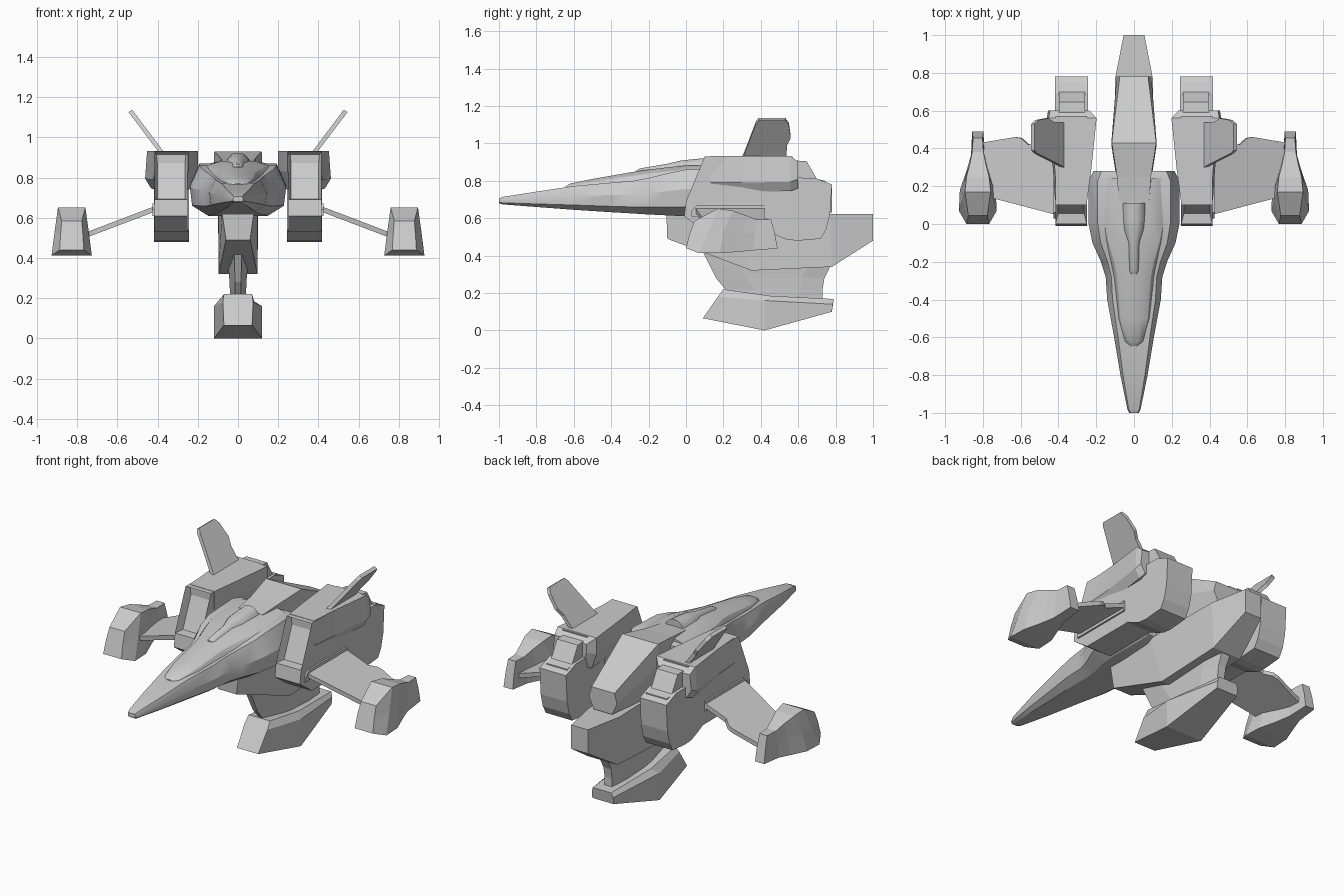
import bpy, bmesh, math
from mathutils import Vector


def finish(name, bm, mirror=False, smooth=None):
    bmesh.ops.recalc_face_normals(bm, faces=bm.faces[:])
    me = bpy.data.meshes.new(name)
    bm.to_mesh(me)
    bm.free()
    ob = bpy.data.objects.new(name, me)
    bpy.context.collection.objects.link(ob)
    if smooth:
        me.shade_smooth()
        me.set_sharp_from_angle(angle=math.radians(smooth))
    if mirror:
        ob.modifiers.new("Mirror", 'MIRROR')
    return ob


def loft_bm(rings):
    bm = bmesh.new()
    vs = [[bm.verts.new(p) for p in r] for r in rings]
    n = len(vs[0])
    for a, b in zip(vs, vs[1:]):
        for i in range(n):
            j = (i + 1) % n
            bm.faces.new((a[i], a[j], b[j], b[i]))
    bm.faces.new(vs[0])
    bm.faces.new(vs[-1])
    return bm


def loft(name, rings, **kw):
    return finish(name, loft_bm(rings), **kw)


def ring(half, cx=0):
    """Half outline (bottom to top) mirrored about x = cx."""
    return [(cx + x, y, z) for x, y, z in half] + [(cx - x, y, z) for x, y, z in reversed(half)]


def sec(shape, y, w, zb, zt):
    return ring([(fx * w, y, zb + fz * (zt - zb)) for fx, fz in shape])


def plate(name, pts, off, **kw):
    return loft(name, [pts, [tuple(Vector(p) + Vector(off)) for p in pts]], **kw)


def side_prism(name, yz, x0, x1, **kw):
    return plate(name, [(x0, y, z) for y, z in yz], (x1 - x0, 0, 0), **kw)


# Lower hull and nose
hull = [(.62, 0), (.95, .2), (1, .58), (.8, 1)]
loft("nose_hull", [sec(hull, *s) for s in [
    (-1, .025, .68, .705), (-.98, .035, .674, .714), (-.8, .072, .66, .742),
    (-.6, .105, .645, .772), (-.4, .142, .632, .79), (-.28, .15, .625, .80),
    (-.2, .175, .62, .815), (-.1, .22, .615, .84), (0, .24, .61, .86),
    (.23, .24, .61, .87), (.28, .215, .63, .86)]], smooth=28)

# Raised upper deck
deck = [(1, 0), (.97, .45), (.78, .8), (.4, 1)]
loft("upper_deck", [sec(deck, *s) for s in [
    (-.645, .03, .72, .77), (-.62, .06, .72, .785), (-.5, .093, .73, .81),
    (-.28, .115, .74, .848), (-.2, .135, .75, .86), (-.1, .172, .76, .872),
    (0, .20, .77, .882), (.24, .21, .78, .885)]], smooth=30)

# Canopy
dome = [(math.cos(t * math.pi / 12), math.sin(t * math.pi / 12)) for t in range(6)]
loft("canopy", [sec(dome, *s) for s in [
    (-.265, .025, .82, .857), (-.245, .034, .82, .868), (-.1, .038, .83, .893),
    (-.03, .062, .84, .91), (.02, .068, .84, .916), (.11, .068, .84, .925)]], smooth=40)

# Rear spine
loft("rear_spine", [
    ring([(.06, .12, .66), (.085, .12, .80), (.08, .12, .885)]),
    ring([(.07, .25, .64), (.09, .25, .80), (.09, .25, .90)]),
    ring([(.09, .43, .62), (.12, .43, .80), (.118, .43, .93)]),
    ring([(.06, .78, .63), (.092, .78, .70), (.075, .78, .76)])])

# Keel
loft("keel", [
    ring([(.06, -.1, .49), (.08, -.105, .63)]),
    ring([(.097, .35, .32), (.097, .25, .63)]),
    ring([(.095, .78, .34), (.1, .77, .622)]),
    ring([(.055, 1, .48), (.055, 1, .622)])])


# Pylon between keel and foot
def pylon_ring(z, y0, y1, w):
    half = [(.35 * w, y0, z), (w, y0 + .16, z), (w, y1 - .12, z), (.6 * w, y1, z)]
    return ring(half)


loft("pylon", [pylon_ring(*s) for s in [
    (.15, .24, .73, .04), (.22, .21, .73, .04), (.28, .16, .74, .042),
    (.34, .13, .77, .047), (.42, .09, .80, .05)]])

# Foot
loft("foot", [
    ring([(.07, .09, .065), (.075, .17, .18), (.07, .2, .22)]),
    ring([(.12, .42, 0), (.12, .42, .16), (.08, .45, .185)]),
    ring([(.07, .78, .1), (.07, .785, .14), (.06, .79, .168)])])

# Engine nacelle with recessed intake
prof = [(.1, .93), (0, .69), (-.01, .61), (.1, .53), (.45, .53), (.57, .5), (.57, .93)]
bm = loft_bm([[(x, y, z) for y, z in prof] for x in (.25, .415)])
bmesh.ops.recalc_face_normals(bm, faces=bm.faces[:])
face = max(bm.faces, key=lambda f: f.normal.dot(Vector((0, -.92, .38))))
bmesh.ops.inset_region(bm, faces=[face], thickness=.02)
bmesh.ops.translate(bm, verts=face.verts[:], vec=(0, .05, -.01))
finish("engine_nacelle", bm, mirror=True)


# Shoulder cowl over the nacelle
def cowl_ring(y, xi, xo, zb, zt):
    return [(xi + .03, y, zb), (xi, y, zb + .09), (xi, y, zt), (xo - .01, y, zt),
            (xo, y, zb + .05), (xo - .03, y, zb)]


loft("shoulder_cowl", [cowl_ring(*s) for s in [
    (.13, .247, .418, .74, .932), (.3, .225, .43, .74, .932),
    (.56, .198, .462, .745, .932), (.6, .235, .455, .76, .90)]], mirror=True)

# Rear engine housing and exhaust panel
side_prism("engine_housing", [(.42, .54), (.48, .51), (.54, .485), (.6, .48), (.72, .49), (.75, .54),
                              (.77, .62), (.78, .78), (.69, .815), (.42, .82)], .243, .417, mirror=True)
bm = loft_bm([[(x, y, z) for y, z in [(.55, .91), (.645, .905), (.7, .81), (.745, .8), (.745, .7), (.55, .7)]]
              for x in (.26, .397)])
finish("exhaust_panel", bm, mirror=True)

# Canted tail fin
fin = [(.28, .90), (.31, .95), (.375, 1.12), (.39, 1.137), (.53, 1.137), (.55, 1.11),
       (.56, 1.04), (.54, 1.0), (.535, .90)]
plate("tail_fin", [(.37 + (z - .93) * .755, y, z) for y, z in fin], (.018, 0, -.012), mirror=True)

# Drooped wing with root fairing
wing = [(.38, .04), (.78, .145), (.84, .2), (.84, .43), (.78, .435), (.63, .46), (.6, .455),
        (.56, .42), (.38, .42)]
plate("wing", [(x, y, .655 - .38 * (x - .42)) for x, y in wing], (-.008, 0, -.024), mirror=True)
side_prism("wing_root", [(.03, .61), (.03, .64), (.06, .67), (.42, .67), (.42, .61)], .4, .425, mirror=True)

# Wing tip pod
loft("wing_pod", [ring(h, .827) for h in [
    [(.06, 0, .44), (.055, .02, .52), (.05, .045, .585)],
    [(.1, .07, .413), (.085, .12, .53), (.068, .17, .652)],
    [(.095, .18, .413), (.08, .2, .53), (.06, .25, .64)],
    [(.06, .28, .42), (.05, .3, .52), (.042, .32, .615)],
    [(.036, .36, .428), (.034, .37, .52), (.03, .38, .592)],
    [(.03, .49, .438), (.028, .475, .52), (.025, .455, .592)]]], mirror=True)
